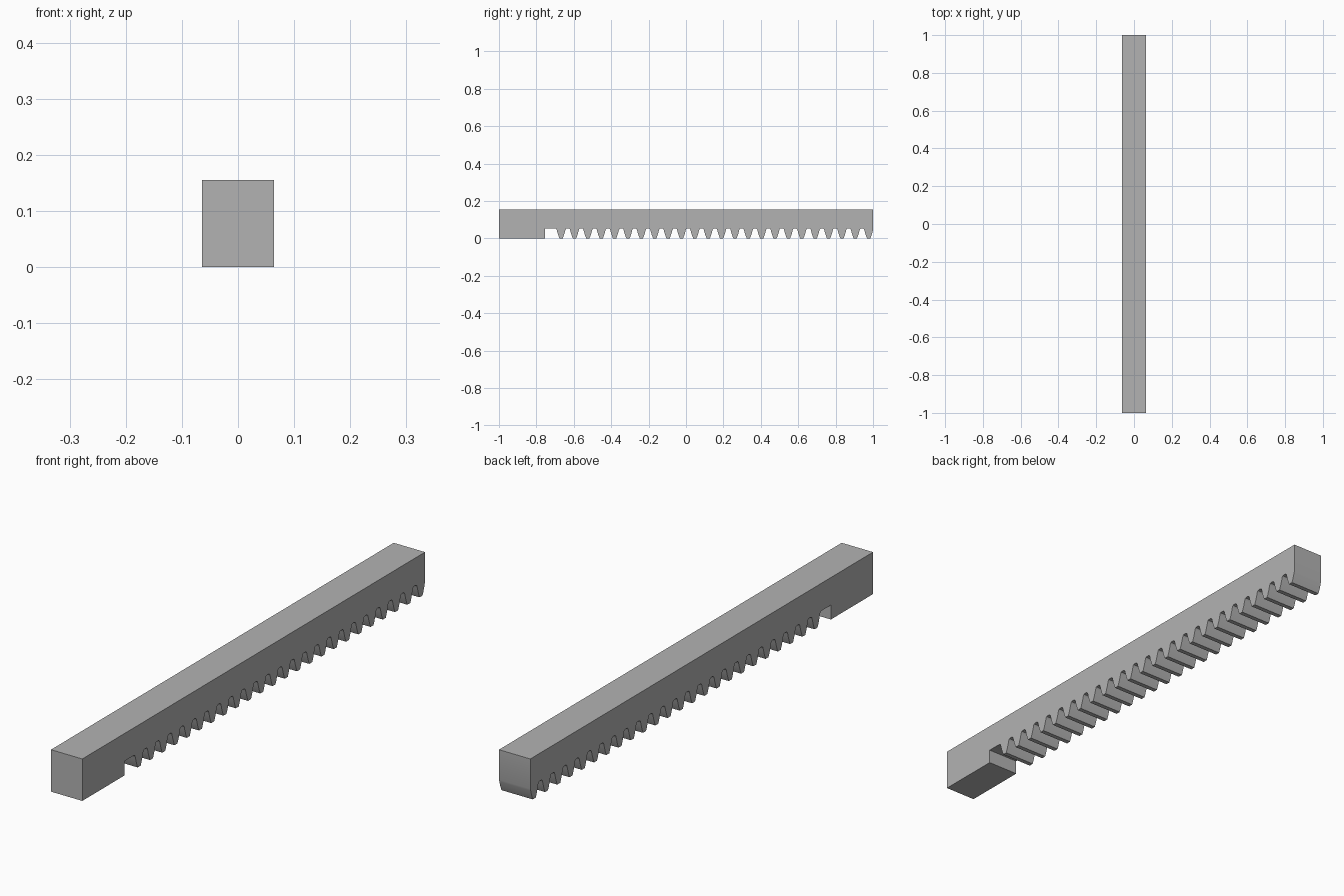
import bpy
import bmesh

cube = bpy.data.objects.get("Cube")
if cube:
    bpy.data.objects.remove(cube, do_unlink=True)

HALF_W, HEIGHT, ROOT = 0.064, 0.155, 0.053
PITCH, LAST_GAP, GAPS = 0.0715, 0.941, 23
BLOCK_END = -0.754

# Tooth flank from tip to root: distance from the gap centre, height
FLANK = [(0.0272, 0), (0.0235, 0.009), (0.0203, 0.018), (0.0174, 0.027),
         (0.0149, 0.036), (0.0128, 0.044)]
FILLET = [(0.0112, 0.0485), (0.0085, 0.0517), (0.0045, ROOT)]
SIDE = FLANK + FILLET


def gap_left(c):
    return [(c - d, z) for d, z in SIDE]


def gap_right(c):
    return [(c + d, z) for d, z in reversed(SIDE)]


# Side profile: solid block, first wide gap, repeated gaps, curved end tooth
first = LAST_GAP - GAPS * PITCH
profile = [(-1, HEIGHT), (-1, 0), (BLOCK_END, 0), (BLOCK_END, ROOT)]
profile += gap_right(first)
for i in range(1, GAPS + 1):
    centre = first + i * PITCH
    profile += gap_left(centre) + gap_right(centre)
end = LAST_GAP + PITCH
profile += [(min(end - d, 1), z) for d, z in FLANK]
profile.append((1, HEIGHT))

# Extrude the profile across the width
bm = bmesh.new()
face = bm.faces.new([bm.verts.new((-HALF_W, y, z)) for y, z in profile])
result = bmesh.ops.extrude_face_region(bm, geom=[face])
moved = [g for g in result["geom"] if isinstance(g, bmesh.types.BMVert)]
bmesh.ops.translate(bm, verts=moved, vec=(2 * HALF_W, 0, 0))
bmesh.ops.recalc_face_normals(bm, faces=bm.faces)
mesh = bpy.data.meshes.new("gear_rack")
bm.to_mesh(mesh)
bm.free()

rack = bpy.data.objects.new("gear_rack", mesh)
bpy.context.collection.objects.link(rack)

# Plain grey metal
grey = bpy.data.materials.new("grey_metal")
grey.use_nodes = True
colour = (0.45, 0.45, 0.45, 1)
grey.diffuse_color = colour
for node in grey.node_tree.nodes:
    if node.type == "BSDF_PRINCIPLED":
        node.inputs["Base Color"].default_value = colour
mesh.materials.append(grey)

# Smooth the curved flanks, keep corners crisp
bpy.ops.object.select_all(action="DESELECT")
rack.select_set(True)
bpy.context.view_layer.objects.active = rack
bpy.ops.object.shade_smooth_by_angle()
